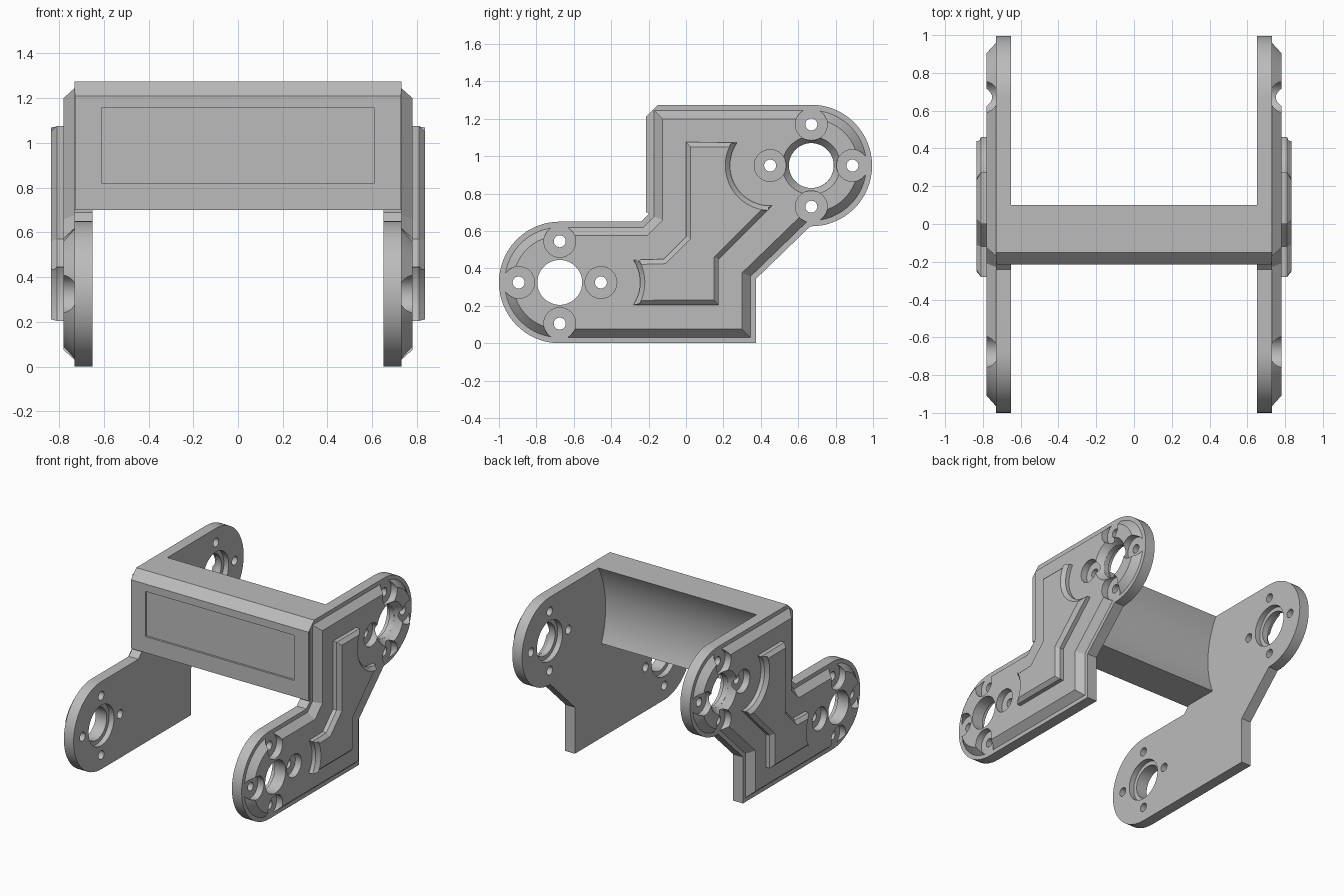
import bpy, bmesh, math
from mathutils import Vector

if "Cube" in bpy.data.objects:
    bpy.data.objects.remove(bpy.data.objects["Cube"], do_unlink=True)

grey = bpy.data.materials.new("light grey")
grey.use_nodes = True
grey.diffuse_color = (0.5, 0.5, 0.5, 1)
grey.node_tree.nodes["Principled BSDF"].inputs["Base Color"].default_value = (0.5, 0.5, 0.5, 1)

LOW, HIGH = (-0.675, 0.325), (0.67, 0.95)   # pivot centres in (y, z)
INNER, OUTER, FACE = 0.65, 0.73, 0.78       # x of the side plate layers


def arc(centre, r, start, end, n=32):
    """Points on a circular arc, angles in degrees."""
    angles = [math.radians(start + (end - start) * i / n) for i in range(n + 1)]
    return [(centre[0] + r * math.cos(a), centre[1] + r * math.sin(a)) for a in angles]


def inset(points, d):
    """Shrink a counter-clockwise outline by d with mitred corners."""
    pts = [Vector(p) for p in points]
    result = []
    for i, p in enumerate(pts):
        a = (p - pts[i - 1]).normalized()
        b = (pts[(i + 1) % len(pts)] - p).normalized()
        na, nb = Vector((-a.y, a.x)), Vector((-b.y, b.x))
        result.append(tuple(p + (na + nb) * d / (1 + na.dot(nb))))
    return result


def loft(name, layers):
    """Solid through (x, outline) layers, with all outlines of equal length."""
    bm = bmesh.new()
    rings = [[bm.verts.new((x, y, z)) for y, z in pts] for x, pts in layers]
    for r0, r1 in zip(rings, rings[1:]):
        for i in range(len(r0)):
            j = (i + 1) % len(r0)
            bm.faces.new((r0[i], r0[j], r1[j], r1[i]))
    bm.faces.new(rings[0][::-1])
    bm.faces.new(rings[-1])
    bmesh.ops.recalc_face_normals(bm, faces=bm.faces[:])
    mesh = bpy.data.meshes.new(name)
    bm.to_mesh(mesh)
    bm.free()
    mesh.materials.append(grey)
    obj = bpy.data.objects.new(name, mesh)
    bpy.context.collection.objects.link(obj)
    return obj


def disc(x0, x1, centre, r0, r1=None):
    """Round cutter along x, conical when r1 is given."""
    ring = lambda r: arc(centre, r, 0, 360, 48)[:-1]
    return loft("cutter", [(x0, ring(r0)), (x1, ring(r1 or r0))])


def finish(obj, cutters=(), mirror=False):
    """Cut, mirror, bake the modifiers and remove the cutters."""
    for cutter in cutters:
        cutter.hide_render = True
        mod = obj.modifiers.new("cut", 'BOOLEAN')
        mod.operation, mod.solver, mod.object = 'DIFFERENCE', 'EXACT', cutter
    if mirror:
        mod = obj.modifiers.new("mirror", 'MIRROR')
        mod.use_mirror_merge = False
    graph = bpy.context.evaluated_depsgraph_get()
    mesh = bpy.data.meshes.new_from_object(obj.evaluated_get(graph))
    obj.modifiers.clear()
    obj.data = mesh
    for cutter in cutters:
        bpy.data.objects.remove(cutter, do_unlink=True)
    bpy.ops.object.select_all(action='DESELECT')
    obj.select_set(True)
    bpy.context.view_layer.objects.active = obj
    bpy.ops.object.shade_smooth_by_angle(angle=math.radians(25))


def outline(corner):
    """Stepped side outline with rounded pivot ends."""
    return (arc(LOW, 0.325, 90, 270) + [(0.375, 0), (0.375, 0.345)]
            + arc(HIGH, 0.325, -91, 90) + corner + [(-0.2, 0.69), (-0.24, 0.65)])


def screw_centres(pivot):
    return arc(pivot, 0.22, 0, 270, 3)


# Side plates with pivot bores, inner counterbores and screw holes
plate = loft("side_plates", [(x, outline([(-0.15, 1.275), (-0.2, 1.225)])) for x in (INNER, OUTER)])
cuts = []
for pivot in (LOW, HIGH):
    cuts.append(disc(0.6, 0.9, pivot, 0.12))
    cuts.append(disc(0.6, 0.69, pivot, 0.15))
    cuts += [disc(0.6, 0.9, c, 0.032) for c in screw_centres(pivot)]
finish(plate, cuts, mirror=True)

# Bevelled outer faces with round screw pockets
edge = outline([(-0.2, 1.275)])
face = loft("outer_faces", [(OUTER, inset(edge, 0.03)), (FACE, inset(edge, 0.075))])
cuts = [disc(0.7, 0.9, LOW, 0.12), disc(0.7, 0.8, HIGH, 0.1, 0.169)]
cuts += [disc(0.7, 0.9, c, 0.085) for p in (LOW, HIGH) for c in screw_centres(p)]
finish(face, cuts, mirror=True)

# Raised zigzag panels with chamfered rims
zigzag = (arc((-0.46, 0.325), 0.215, -34, 34, 12) + [(-0.12, 0.45), (0, 0.57), (0, 1.075)]
          + arc((0.45, 0.95), 0.215, 145, 273, 24) + [(0.175, 0.45), (0.175, 0.205)])[::-1]
rim = inset(zigzag, 0.025)
panel = loft("raised_panels", [(FACE - 0.005, zigzag), (0.81, zigzag), (0.835, rim)])
finish(panel, mirror=True)

# Cross bridge with a hollow curved back and a recessed front panel
half = OUTER - 0.001
hollow = arc(HIGH, 0.656, 202.4, 150.3, 24)
profile = [(-0.215, 0.7)] + hollow + [(-0.15, 1.275), (-0.215, 1.21)]
bridge = loft("cross_bridge", [(-half, profile), (half, profile)])
recess = [(-0.3, 0.82), (-0.2, 0.82), (-0.2, 1.155), (-0.3, 1.155)]
finish(bridge, [loft("cutter", [(-0.61, recess), (0.61, recess)])])
